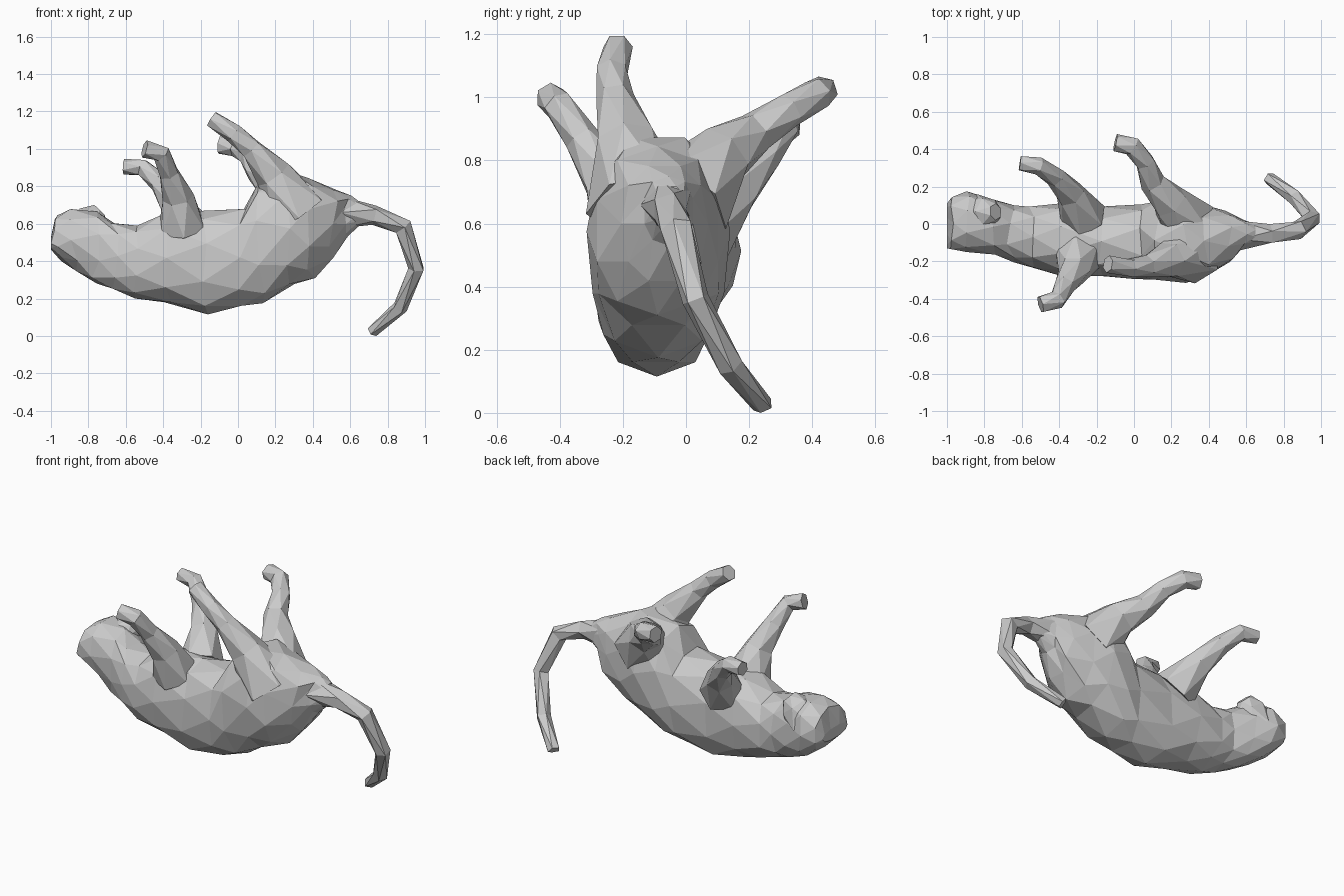
import bpy, bmesh, math, random
from mathutils import Vector

random.seed(4)


def skin(name, rings):
    """Join rings (each half a step further round) with triangles and cap the ends."""
    bm = bmesh.new()
    loops = [[bm.verts.new((p[0], p[1], max(p[2], 0.0))) for p in r] for r in rings]
    n = len(loops[0])
    for a, b in zip(loops, loops[1:]):
        for i in range(n):
            j = (i + 1) % n
            bm.faces.new((a[i], a[j], b[i]))
            bm.faces.new((a[j], b[j], b[i]))
    for r in (loops[0], loops[-1]):
        bm.faces.new(r)
    bmesh.ops.recalc_face_normals(bm, faces=bm.faces)
    me = bpy.data.meshes.new(name)
    bm.to_mesh(me)
    bm.free()
    ob = bpy.data.objects.new(name, me)
    bpy.context.collection.objects.link(ob)
    return ob


def power(v, p):
    return math.copysign(abs(v) ** p, v)


def trunk(name, sections, n=10, p=0.85, jitter=0.008):
    """Loft along x through sections (x, ymin, ymax, zmin, zmax)."""
    rings = []
    for k, (x, y0, y1, z0, z1) in enumerate(sections):
        ring = []
        for i in range(n):
            a = 2 * math.pi * (i + k * 0.5) / n
            y = (y0 + y1) / 2 + (y1 - y0) / 2 * power(math.cos(a), p)
            z = (z0 + z1) / 2 + (z1 - z0) / 2 * power(math.sin(a), p)
            dx = random.uniform(-jitter, jitter) if 0 < k < len(sections) - 1 else 0
            ring.append((x + dx * 3, y, z))
        rings.append(ring)
    return skin(name, rings)


def limb(name, path, n=6, flat=1.0):
    """Tapered faceted tube through points (x, y, z, radius)."""
    pts = [Vector(q[:3]) for q in path]
    rings, u, last = [], None, None
    for k, c in enumerate(pts):
        t = (pts[min(k + 1, len(pts) - 1)] - pts[max(k - 1, 0)]).normalized()
        if u is None:
            u = t.cross(Vector((1, 0, 0.2))).normalized()
        else:
            u = last.rotation_difference(t) @ u
        last = t
        v = t.cross(u)
        r = path[k][3]
        rings.append([c + r * (flat * math.cos(a) * u + math.sin(a) * v)
                      for a in (2 * math.pi * (i + k * 0.5) / n for i in range(n))])
    return skin(name, rings)


# Body lying on its back, with neck and head in the same skin
trunk("body_and_head", [
    (-1.00, -0.13, 0.11, 0.46, 0.53),
    (-0.96, -0.14, 0.15, 0.40, 0.645),
    (-0.88, -0.15, 0.175, 0.34, 0.685),
    (-0.76, -0.17, 0.14, 0.28, 0.665),
    (-0.66, -0.205, 0.10, 0.245, 0.61),
    (-0.54, -0.24, 0.10, 0.20, 0.59),
    (-0.38, -0.28, 0.11, 0.17, 0.665),
    (-0.18, -0.285, 0.10, 0.115, 0.67),
    (0.02, -0.295, 0.105, 0.15, 0.69),
    (0.12, -0.305, 0.13, 0.175, 0.82),
    (0.28, -0.315, 0.14, 0.265, 0.885),
    (0.39, -0.29, 0.11, 0.31, 0.845),
    (0.51, -0.205, 0.07, 0.41, 0.79),
    (0.59, -0.135, 0.025, 0.53, 0.75),
    (0.65, -0.10, 0.00, 0.59, 0.72),
])

# Muzzle pointing up
limb("muzzle", [(-0.84, 0.05, 0.54, 0.11), (-0.78, 0.06, 0.63, 0.085),
                (-0.74, 0.065, 0.67, 0.045)])

# Curling tail
limb("tail", [(0.55, -0.055, 0.66, 0.09), (0.73, -0.055, 0.645, 0.055),
              (0.88, -0.03, 0.585, 0.052), (0.955, 0.03, 0.36, 0.045),
              (0.865, 0.14, 0.15, 0.042), (0.72, 0.245, 0.02, 0.035)], n=5)

# Legs held up in the air, paws bent toward the head
limb("front_leg_near", [(-0.30, -0.17, 0.58, 0.135), (-0.32, -0.25, 0.74, 0.085),
                        (-0.37, -0.33, 0.87, 0.056), (-0.41, -0.405, 0.975, 0.05),
                        (-0.50, -0.43, 1.00, 0.048)])
limb("front_leg_far", [(-0.27, 0.03, 0.57, 0.13), (-0.34, 0.16, 0.71, 0.08),
                       (-0.42, 0.25, 0.82, 0.055), (-0.51, 0.31, 0.90, 0.048),
                       (-0.61, 0.325, 0.905, 0.042)])
limb("hind_leg_near", [(0.32, -0.15, 0.66, 0.17), (0.19, -0.19, 0.86, 0.10),
                       (0.07, -0.225, 1.0, 0.06), (-0.02, -0.235, 1.08, 0.052),
                       (-0.14, -0.215, 1.16, 0.047)])
limb("hind_leg_far", [(0.29, 0.0, 0.68, 0.16), (0.19, 0.12, 0.82, 0.10),
                      (0.10, 0.22, 0.89, 0.068), (0.06, 0.33, 0.96, 0.055),
                      (-0.01, 0.415, 1.01, 0.053), (-0.10, 0.435, 1.02, 0.048)])
